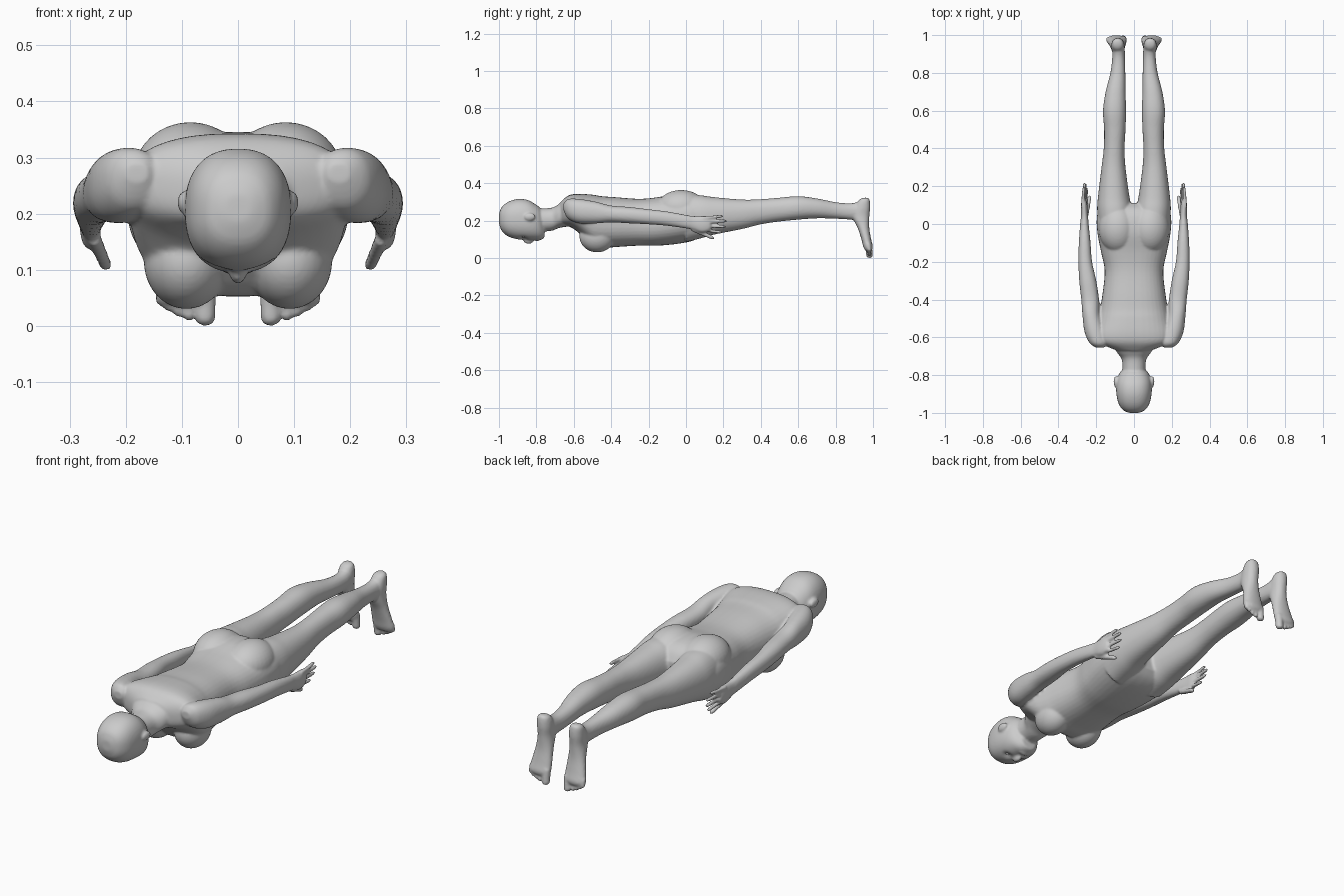
import bpy, bmesh, math
from mathutils import Matrix, Vector

bm = bmesh.new()


def spline(rows, steps=5):
    """Smooth interpolation between measured cross-sections."""
    out = []
    for i in range(len(rows) - 1):
        p = [rows[max(0, min(len(rows) - 1, i + k))] for k in (-1, 0, 1, 2)]
        for s in range(steps):
            t = s / steps
            out.append([b + .5 * t * (c - a + t * (2*a - 5*b + 4*c - d + t * (3*(b - c) + d - a)))
                        for a, b, c, d in zip(*p)])
    return out + [list(rows[-1])]


def loft(rows, side=1, axis='y', n=2.2, seg=40):
    """Skin of superellipses; row = (position, x0, x1, other0, other1)."""
    rings = []
    for t, x0, x1, o0, o1 in spline(rows):
        ring = []
        for k in range(seg):
            a = 2 * math.pi * k / seg
            c, s = math.cos(a), math.sin(a)
            u = (x0 + x1) / 2 + (x1 - x0) / 2 * math.copysign(abs(c) ** (2 / n), c)
            w = (o0 + o1) / 2 + (o1 - o0) / 2 * math.copysign(abs(s) ** (2 / n), s)
            ring.append(bm.verts.new((u * side, t, w) if axis == 'y' else (u * side, w, t)))
        rings.append(ring)
    for a, b in zip(rings, rings[1:]):
        for k in range(seg):
            bm.faces.new((a[k], a[k - 1], b[k - 1], b[k]))
    bm.faces.new(rings[0])
    bm.faces.new(rings[-1])
    return [v for r in rings for v in r]


def centred(rows, **kw):
    return loft([(y, -w, w, lo, hi) for y, w, lo, hi in rows], **kw)


def blob(centre, radii):
    bmesh.ops.create_uvsphere(bm, u_segments=32, v_segments=20, radius=1,
                              matrix=Matrix.Translation(centre) @ Matrix.Diagonal((*radii, 1)))


def digit(a, b, r, side, axis):
    """Finger or toe: rounded tube from a to b along the given axis."""
    a, b = Vector(a), Vector(b)
    rows = []
    for t, k in ((0, 1), (.3, 1), (.6, .95), (.85, .92), (.96, .65), (1, .2)):
        p = a.lerp(b, t)
        m, o = (p.y, p.z) if axis == 'y' else (p.z, p.y)
        rows.append((m, p.x - r * k, p.x + r * k, o - r * k, o + r * k))
    loft(rows, side, axis, 2, 16)


# torso and neck
centred([(-.67, .09, .18, .30), (-.63, .18, .17, .333), (-.58, .20, .14, .343), (-.50, .19, .065, .338),
         (-.45, .18, .052, .33), (-.38, .168, .058, .325), (-.25, .155, .066, .316), (-.15, .174, .066, .325),
         (-.05, .193, .075, .345), (.03, .197, .09, .34), (.08, .18, .115, .315), (.11, .11, .15, .27)], n=2.5)
centred([(-.80, .06, .14, .265), (-.72, .064, .145, .268), (-.68, .09, .16, .288), (-.62, .12, .17, .33)])

# head with eye sockets pressed in
head = centred([(-1, .025, .185, .235), (-.985, .058, .145, .272), (-.95, .082, .115, .30),
                (-.90, .093, .1, .315), (-.85, .094, .095, .311), (-.81, .086, .095, .29),
                (-.78, .07, .096, .265), (-.757, .042, .106, .2)], n=2.35, seg=64)
for v in head:
    if v.co.z < .2:
        d = (abs(v.co.x) - .036) ** 2 + (v.co.y + .868) ** 2
        v.co.z += .014 * math.exp(-d / .018 ** 2)
blob((0, -.842, .096), (.015, .028, .021))
blob((0, -.795, .098), (.025, .011, .009))

for s in (1, -1):
    # ear, bust, buttock
    blob((.096 * s, -.835, .22), (.012, .03, .02))
    blob((.092 * s, -.475, .115), (.076, .095, .085))
    blob((.085 * s, -.025, .268), (.102, .13, .095))
    # leg
    loft([(0, .01, .19, .085, .34), (.08, .012, .195, .105, .335), (.15, .025, .19, .125, .325),
          (.3, .045, .172, .155, .312), (.4, .05, .16, .18, .314), (.5, .045, .158, .195, .322),
          (.6, .042, .164, .205, .33), (.7, .045, .15, .212, .318), (.8, .046, .125, .21, .298),
          (.88, .048, .115, .205, .292), (.93, .05, .115, .2, .303), (.965, .062, .108, .22, .31)], s)
    # foot and toes
    loft([(.322, .075, .1, .95, .972), (.31, .058, .115, .925, .982), (.27, .05, .12, .90, .985),
          (.22, .05, .12, .89, .98), (.16, .045, .128, .918, .98), (.10, .04, .14, .938, .99),
          (.06, .04, .147, .948, .999), (.04, .05, .14, .958, .992)], s, 'z')
    for x, tip, r in ((.058, 0, .019), (.087, .008, .012), (.106, .016, .011), (.123, .025, .011), (.138, .036, .01)):
        digit((x, .975, .075), (x, .982, tip), r, s, 'z')
    # arm and palm
    loft([(-.655, .16, .2, .255, .29), (-.63, .14, .235, .21, .315), (-.57, .15, .262, .185, .315),
          (-.48, .18, .273, .185, .3), (-.4, .185, .279, .19, .28), (-.3, .2, .29, .185, .272),
          (-.2, .222, .294, .18, .26), (-.1, .23, .292, .172, .248), (0, .24, .285, .158, .23),
          (.04, .243, .281, .15, .224), (.08, .246, .282, .137, .224), (.11, .248, .28, .14, .224),
          (.13, .255, .275, .15, .215)], s)
    # fingers and thumb
    for z0, z1, tip, x in ((.214, .224, .2, .272), (.193, .198, .222, .268), (.171, .167, .217, .262), (.15, .137, .195, .256)):
        digit((x, .09, z0), (x - .006, tip, z1), .009, s, 'y')
    digit((.256, .03, .155), (.234, .152, .104), .0125, s, 'y')

bmesh.ops.recalc_face_normals(bm, faces=bm.faces)
mesh = bpy.data.meshes.new("body")
bm.to_mesh(mesh)
bm.free()
body = bpy.data.objects.new("body", mesh)
bpy.context.collection.objects.link(body)

# fuse all parts into one smooth skin
fuse = body.modifiers.new("fuse", 'REMESH')
fuse.mode = 'VOXEL'
fuse.voxel_size = .006
fuse.use_smooth_shade = True
soften = body.modifiers.new("soften", 'SMOOTH')
soften.factor = .5
soften.iterations = 4

# eyes
for name, s in (("right_eye", 1), ("left_eye", -1)):
    bpy.ops.mesh.primitive_uv_sphere_add(segments=24, ring_count=16, radius=.013, location=(.036 * s, -.868, .121))
    bpy.context.object.name = name
    bpy.ops.object.shade_smooth()
